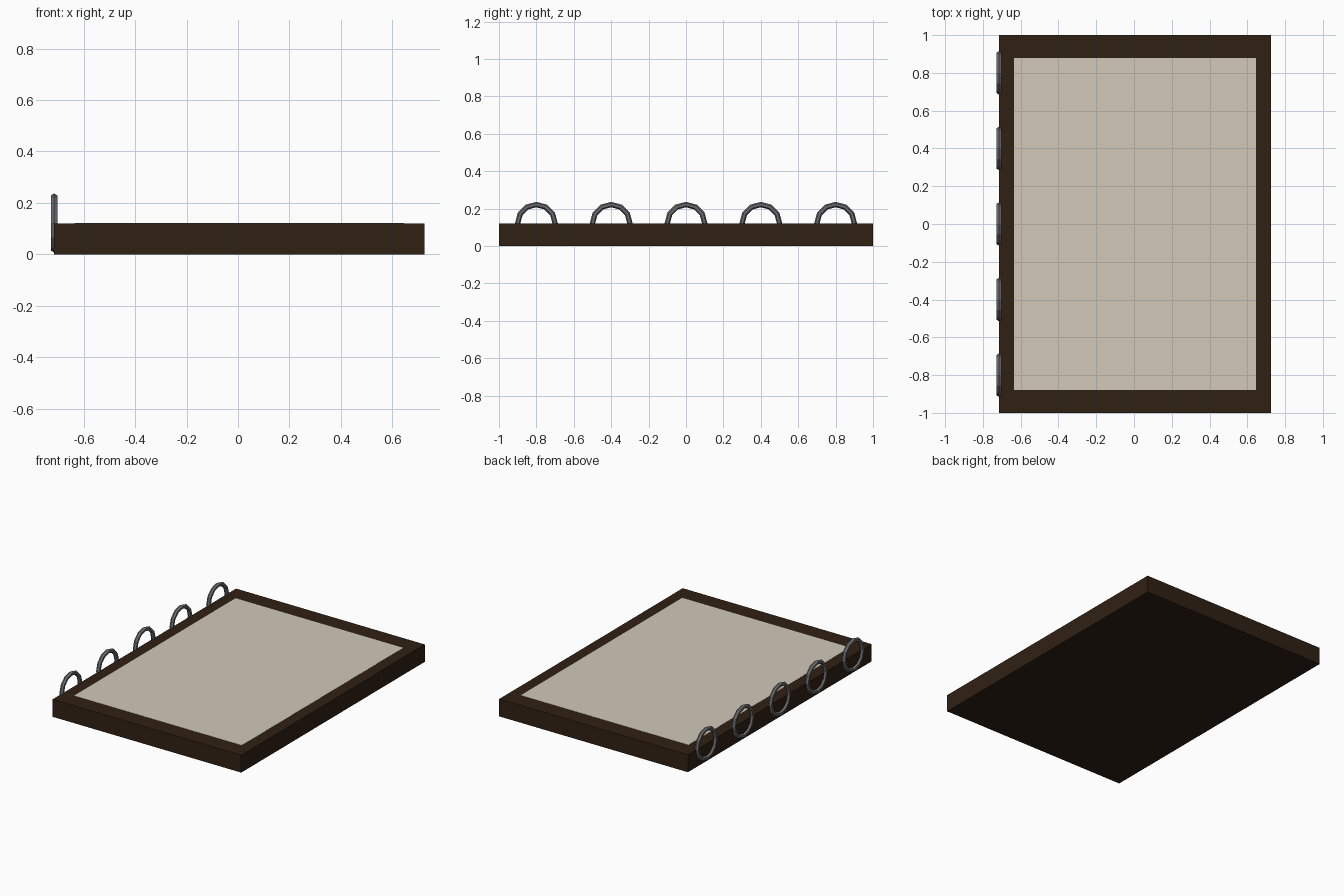
import bpy, bmesh, math
from mathutils import Matrix, Vector

if "Cube" in bpy.data.objects:
    bpy.data.objects.remove(bpy.data.objects["Cube"])


def material(name, color):
    m = bpy.data.materials.new(name)
    m.diffuse_color = color
    m.use_nodes = True
    m.node_tree.nodes["Principled BSDF"].inputs["Base Color"].default_value = m.diffuse_color
    return m


def box(name, center, size, mat):
    bm = bmesh.new()
    bmesh.ops.create_cube(bm, size=1, matrix=Matrix.Translation(center) @ Matrix.Diagonal((*size, 1)))
    me = bpy.data.meshes.new(name)
    bm.to_mesh(me)
    bm.free()
    me.materials.append(mat)
    ob = bpy.data.objects.new(name, me)
    bpy.context.collection.objects.link(ob)
    return ob


leather = material("dark_leather", (0.03, 0.015, 0.007, 1))
paper = material("paper", (0.64, 0.58, 0.48, 1))
steel = material("steel", (0.15, 0.15, 0.16, 1))

# Notebook body and the page panel on top
box("cover", (0.005, 0, 0.06), (1.44, 2.0, 0.12), leather)
box("page", (0.005, 0, 0.111), (1.28, 1.76, 0.02), paper)

# Binding rings along the left edge
for i in range(5):
    bpy.ops.mesh.primitive_torus_add(
        major_segments=12, minor_segments=6, major_radius=0.1, minor_radius=0.0145,
        location=(-0.715, -0.8 + 0.4 * i, 0.122), rotation=(0, math.pi / 2, 0))
    ring = bpy.context.object
    ring.name = f"binding_ring_{i + 1}"
    ring.data.materials.append(steel)
